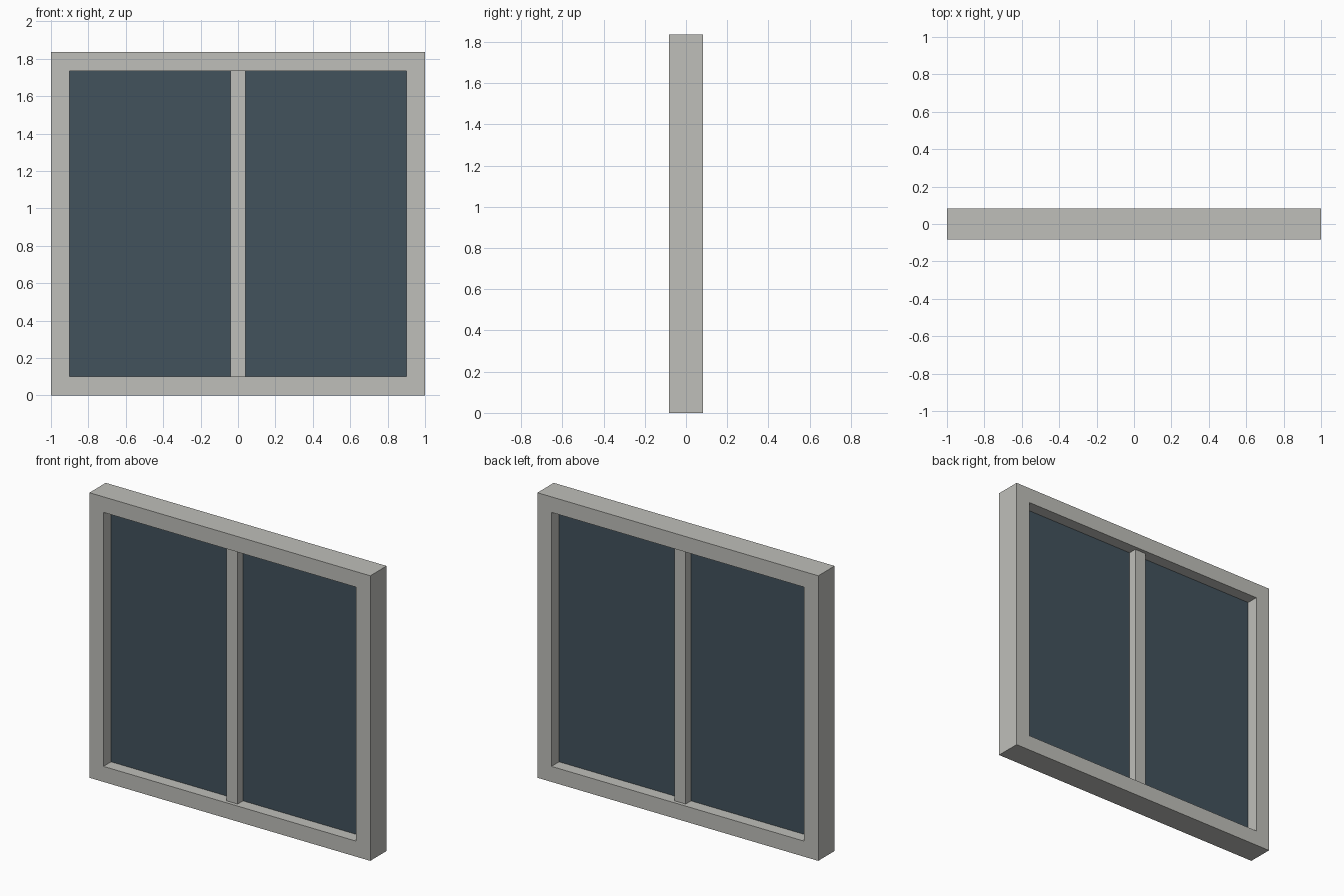
import bpy, bmesh

if "Cube" in bpy.data.objects:
    bpy.data.objects.remove(bpy.data.objects["Cube"])

W, H, D = 1.0, 1.835, 0.083      # half width, height, half depth
BORDER = 0.10                    # frame face width
MULLION_W, MULLION_D = 0.04, 0.06
GLASS_D = 0.006


def srgb(r, g, b):
    lin = lambda c: c / 12.92 if c <= 0.04045 else ((c + 0.055) / 1.055) ** 2.4
    return tuple(lin(v / 255) for v in (r, g, b)) + (1.0,)


def material(name, rgb):
    m = bpy.data.materials.new(name)
    m.diffuse_color = srgb(*rgb)
    m.use_nodes = True
    m.node_tree.nodes["Principled BSDF"].inputs["Base Color"].default_value = m.diffuse_color
    return m


def add_object(name, bm, mat):
    bmesh.ops.recalc_face_normals(bm, faces=bm.faces)
    mesh = bpy.data.meshes.new(name)
    bm.to_mesh(mesh)
    bm.free()
    mesh.materials.append(mat)
    ob = bpy.data.objects.new(name, mesh)
    bpy.context.collection.objects.link(ob)
    return ob


def box(name, x0, x1, y0, y1, z0, z1, mat):
    bm = bmesh.new()
    bmesh.ops.create_cube(bm, size=1)
    for v in bm.verts:
        v.co = (x1 if v.co.x > 0 else x0,
                y1 if v.co.y > 0 else y0,
                z1 if v.co.z > 0 else z0)
    return add_object(name, bm, mat)


frame_mat = material("pale grey frame", (191, 191, 186))
glass_mat = material("dark blue glass", (66, 82, 92))

# Outer frame: one closed ring with a rectangular section
bm = bmesh.new()


def loop(inset, y):
    x, z0, z1 = W - inset, inset, H - inset
    return [bm.verts.new((px, y, pz))
            for px, pz in ((-x, z0), (x, z0), (x, z1), (-x, z1))]


loops = [loop(0, -D), loop(BORDER, -D), loop(BORDER, D), loop(0, D)]
for k in range(4):
    a, b = loops[k], loops[(k + 1) % 4]
    for i in range(4):
        j = (i + 1) % 4
        bm.faces.new((a[i], a[j], b[j], b[i]))
add_object("window_frame", bm, frame_mat)

# Central upright, slightly recessed from the frame faces
box("centre_mullion", -MULLION_W, MULLION_W, -MULLION_D, MULLION_D,
    BORDER, H - BORDER, frame_mat)

# Glass panes on either side of the upright
for side, x0, x1 in (("left", -W + BORDER, -MULLION_W),
                     ("right", MULLION_W, W - BORDER)):
    box(side + "_glass_pane", x0, x1, -GLASS_D, GLASS_D,
        BORDER, H - BORDER, glass_mat)
